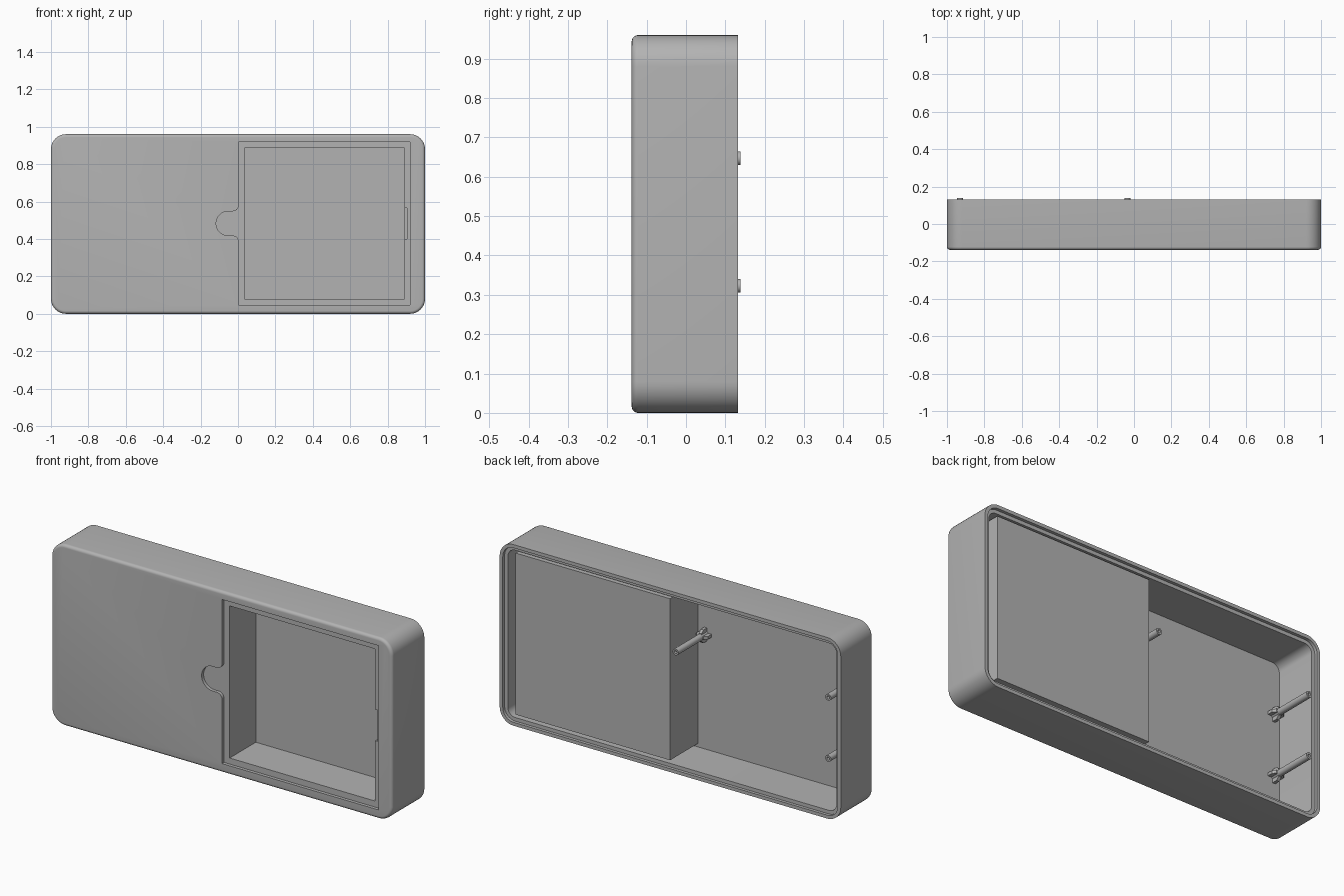
import bpy
import bmesh
from math import sin, cos, pi, radians

cube = bpy.data.objects.get("Cube")
if cube:
    bpy.data.objects.remove(cube, do_unlink=True)

FRONT, RIM, HEIGHT = -0.138, 0.132, 0.96
MID = HEIGHT / 2 + 0.003

grey = bpy.data.materials.new("plain grey")
grey.use_nodes = True
grey.diffuse_color = (0.45, 0.45, 0.45, 1)
grey.node_tree.nodes["Principled BSDF"].inputs["Base Color"].default_value = grey.diffuse_color


def arc(cx, cz, r, start, end, steps=10):
    return [(cx + r * cos(radians(start + (end - start) * i / steps)),
             cz + r * sin(radians(start + (end - start) * i / steps))) for i in range(steps + 1)]


def rounded(x0, x1, z0, z1, r):
    corners = [(x1 - r, z1 - r), (x0 + r, z1 - r), (x0 + r, z0 + r), (x1 - r, z0 + r)]
    return [p for i, (x, z) in enumerate(corners) for p in arc(x, z, r, i * 90, i * 90 + 90)]


def rect(x0, x1, z0, z1):
    return [(x1, z1), (x0, z1), (x0, z0), (x1, z0)]


def loft(name, layers):
    """Closed solid through outlines given as (y, points)."""
    bm = bmesh.new()
    rings = [[bm.verts.new((x, y, z)) for x, z in pts] for y, pts in layers]
    n = len(rings[0])
    for a, b in zip(rings, rings[1:]):
        for i in range(n):
            j = (i + 1) % n
            bm.faces.new((a[i], a[j], b[j], b[i]))
    bm.faces.new(rings[0])
    bm.faces.new(rings[-1])
    bmesh.ops.recalc_face_normals(bm, faces=bm.faces)
    mesh = bpy.data.meshes.new(name)
    bm.to_mesh(mesh)
    bm.free()
    mesh.materials.append(grey)
    obj = bpy.data.objects.new(name, mesh)
    bpy.context.collection.objects.link(obj)
    return obj


def prism(name, pts, y0, y1):
    return loft(name, [(y0, pts), (y1, pts)])


def combine(target, tool, operation):
    mod = target.modifiers.new("join", "BOOLEAN")
    mod.object, mod.operation, mod.solver = tool, operation, "EXACT"
    bpy.context.view_layer.objects.active = target
    bpy.ops.object.modifier_apply(modifier=mod.name)
    bpy.data.objects.remove(tool, do_unlink=True)


def smooth(obj):
    bpy.ops.object.select_all(action="DESELECT")
    obj.select_set(True)
    bpy.context.view_layer.objects.active = obj
    bpy.ops.object.shade_smooth_by_angle(angle=radians(30))


def shell(inset):
    return rounded(-1 + inset, 1 - inset, inset, HEIGHT - inset, 0.08 - inset)


# Outer case with a rounded front edge
edge = 0.016
layers = [(FRONT + edge * (1 - sin(t)), shell(edge * (1 - cos(t))))
          for t in [pi / 2 * (1 - i / 6) for i in range(7)]]
case = loft("case", layers + [(RIM, shell(0))])

# Hollow back, stepped rim and the card compartment inside
combine(case, prism("hollow", shell(0.037), -0.114, 0.2), "DIFFERENCE")
combine(case, prism("rim_step", shell(0.018), RIM - 0.016, 0.2), "DIFFERENCE")
combine(case, prism("compartment", rect(0.01, 0.915, MID - 0.428, MID + 0.428), -0.119, 0.119), "UNION")

# Lid seat with a finger notch on its inner side
notch = arc(-0.03, MID + 0.095, 0.03, 0, -90, 6)
notch += arc(-0.055, MID, 0.065, 90, 270, 16)
notch += arc(-0.03, MID - 0.095, 0.03, 90, 0, 6)
seat = rect(0.003, 0.92, MID - 0.435, MID + 0.435)
notch = [(x + 0.003, z) for x, z in notch]
combine(case, prism("lid_seat", seat[:2] + notch + seat[2:], -0.2, FRONT + 0.017), "DIFFERENCE")

# Deep pocket and latch slot
combine(case, prism("pocket", rect(0.036, 0.889, MID - 0.403, MID + 0.403), -0.2, 0.098), "DIFFERENCE")
combine(case, prism("latch_slot", rect(0.87, 0.903, MID - 0.083, MID + 0.083), -0.2, -0.09), "DIFFERENCE")
smooth(case)

# Screw posts with crossed ribs at the foot
for name, x, z in [("upper_outer_post", -0.93, 0.647), ("lower_outer_post", -0.93, 0.323),
                   ("inner_post", -0.035, 0.647)]:
    post = prism(name, arc(x, z, 0.017, 0, 345, 23), -0.118, 0.138)
    for w, h in [(0.035, 0.008), (0.008, 0.035)]:
        foot = rect(x - w, x + w, z - h, z + h)
        tip = rect(x - min(w, 0.02), x + min(w, 0.02), z - min(h, 0.02), z + min(h, 0.02))
        combine(post, loft("rib", [(-0.118, foot), (-0.085, foot), (-0.07, tip)]), "UNION")
    combine(post, prism("bore", arc(x, z, 0.008, 0, 337.5, 15), 0.04, 0.2), "DIFFERENCE")
    smooth(post)
